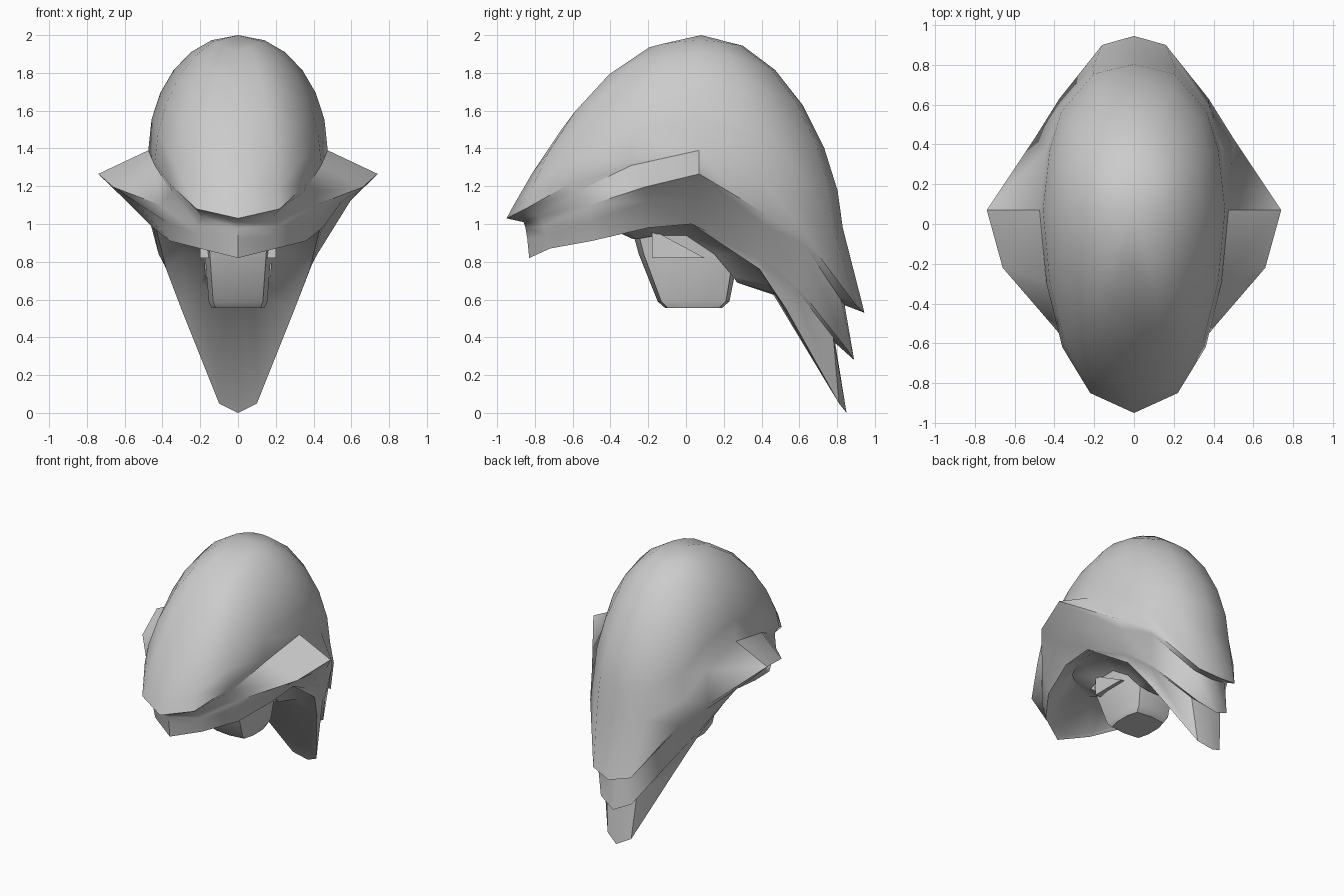
import bpy, bmesh, math

if "Cube" in bpy.data.objects:
    bpy.data.objects.remove(bpy.data.objects["Cube"])


def make_object(name, bm, angle=50):
    bmesh.ops.remove_doubles(bm, verts=bm.verts[:], dist=0.004)
    bmesh.ops.recalc_face_normals(bm, faces=bm.faces[:])
    me = bpy.data.meshes.new(name)
    bm.to_mesh(me)
    bm.free()
    ob = bpy.data.objects.new(name, me)
    bpy.context.collection.objects.link(ob)
    bpy.ops.object.select_all(action='DESELECT')
    ob.select_set(True)
    bpy.context.view_layer.objects.active = ob
    bpy.ops.object.shade_smooth_by_angle(angle=math.radians(angle))
    return ob


def full_ring(half):
    # mirror a front-to-back half outline into a closed ring
    return list(half) + [(-x, y, z) for x, y, z in reversed(half[1:-1])]


def loft(bm, rings, cap_start=False, cap_end=False):
    rows = [[bm.verts.new(p) for p in r] for r in rings]
    n = len(rows[0])
    for a, b in zip(rows, rows[1:]):
        for i in range(n):
            j = (i + 1) % n
            bm.faces.new((a[i], a[j], b[j], b[i]))
    if cap_start:
        bm.faces.new(rows[0])
    if cap_end:
        bm.faces.new(rows[-1])


# Half outlines of the hood, front to back
crease = [(0, -.95, 1.03), (.22, -.85, 1.08), (.36, -.62, 1.21), (.44, -.3, 1.33), (.475, .07, 1.39),
          (.44, .38, 1.28), (.38, .58, 1.10), (.21, .78, .98), (0, .83, .98)]
valley = [(0, -.86, 1.01), (.19, -.78, 1.04), (.35, -.58, 1.17), (.44, -.29, 1.31)]
flare = [(0, -.85, .98), (.21, -.75, .99), (.41, -.51, 1.1), (.66, -.22, 1.195), (.74, .07, 1.265),
         (.5, .43, 1.05), (.375, .63, .93), (.16, .90, .57), (0, .945, .53)]
tuck_1 = [(0, -.84, .92), (.2, -.74, .94), (.38, -.51, 1.01), (.55, -.2, 1.12), (.6, .05, 1.13),
          (.46, .42, .99), (.365, .62, .90), (.14, .82, .6), (0, .84, .57)]
layer_2 = [(0, -.83, .82), (.2, -.72, .87), (.36, -.5, .91), (.45, -.2, .98), (.45, .03, 1.0),
           (.42, .39, .84), (.335, .58, .68), (.13, .85, .34), (0, .89, .28)]
tuck_2 = [(0, -.81, .84), (.19, -.70, .88), (.35, -.48, .93), (.44, -.2, .985), (.44, .03, 1.0),
          (.405, .38, .82), (.325, .57, .67), (.13, .78, .4), (0, .79, .37)]
layer_3 = tuck_2[:5] + [(.38, .39, .76), (.3, .53, .55), (.1, .81, .05), (0, .85, .0)]


# Dome rows: rounded over the sides and back, parabolic at the front
def dome_row(t):
    s, c = math.sin(t), max(math.cos(t), 0)
    row = []
    for i, (x, y, z) in enumerate(crease):
        b = 1 + .25 * i if i < 4 else 2 - .1 * (i - 4)
        row.append((x * s, .08 + (y - .08) * s, z + (2 - z) * c ** (2 / b)))
    return row


bm = bmesh.new()
rows = [dome_row(t) for t in (0.0, .3, .55, .8, 1.05, 1.3, math.pi / 2)]
rows += [valley + crease[4:], flare, tuck_1, layer_2, tuck_2, layer_3]
loft(bm, [full_ring(r) for r in rows])
make_object("layered_hood", bm)

# Underside closing the hood around the neck
inner = [(0, -.5, 1.02), (.14, -.45, 1.03), (.26, -.36, 1.04), (.34, -.2, 1.04), (.35, .03, 1.02),
         (.28, .3, .84), (.2, .43, .68), (.08, .47, .63), (0, .48, .62)]
throat = [(0, -.28, .92), (.09, -.28, .92), (.17, -.26, .92), (.19, -.15, .94), (.19, 0, .94),
          (.18, .15, .84), (.17, .25, .72), (.09, .27, .69), (0, .27, .69)]
bm = bmesh.new()
loft(bm, [full_ring(r) for r in (layer_3, inner, throat)])
make_object("hood_underside", bm, 60)


# Neck
def oct_ring(rx, y0, y1, z):
    c, r = (y0 + y1) / 2, (y1 - y0) / 2
    half = [(0, -1), (.85, -.9), (1, -.4), (1, .4), (.85, .9), (0, 1)]
    return full_ring([(x * rx, c + y * r, z) for x, y in half])


bm = bmesh.new()
loft(bm, [oct_ring(.14, -.11, .19, .555), oct_ring(.155, -.15, .23, .59),
          oct_ring(.175, -.25, .28, .84), oct_ring(.19, -.28, .29, .95)], cap_start=True)
make_object("neck", bm, 40)

# Wedge crossing the neck
bm = bmesh.new()
tri = [(-.18, .97), (-.18, .82), (.1, .82)]
loft(bm, [[(x, y, z) for y, z in tri] for x in (-.2, .2)], True, True)
make_object("neck_wedge", bm, 30)
